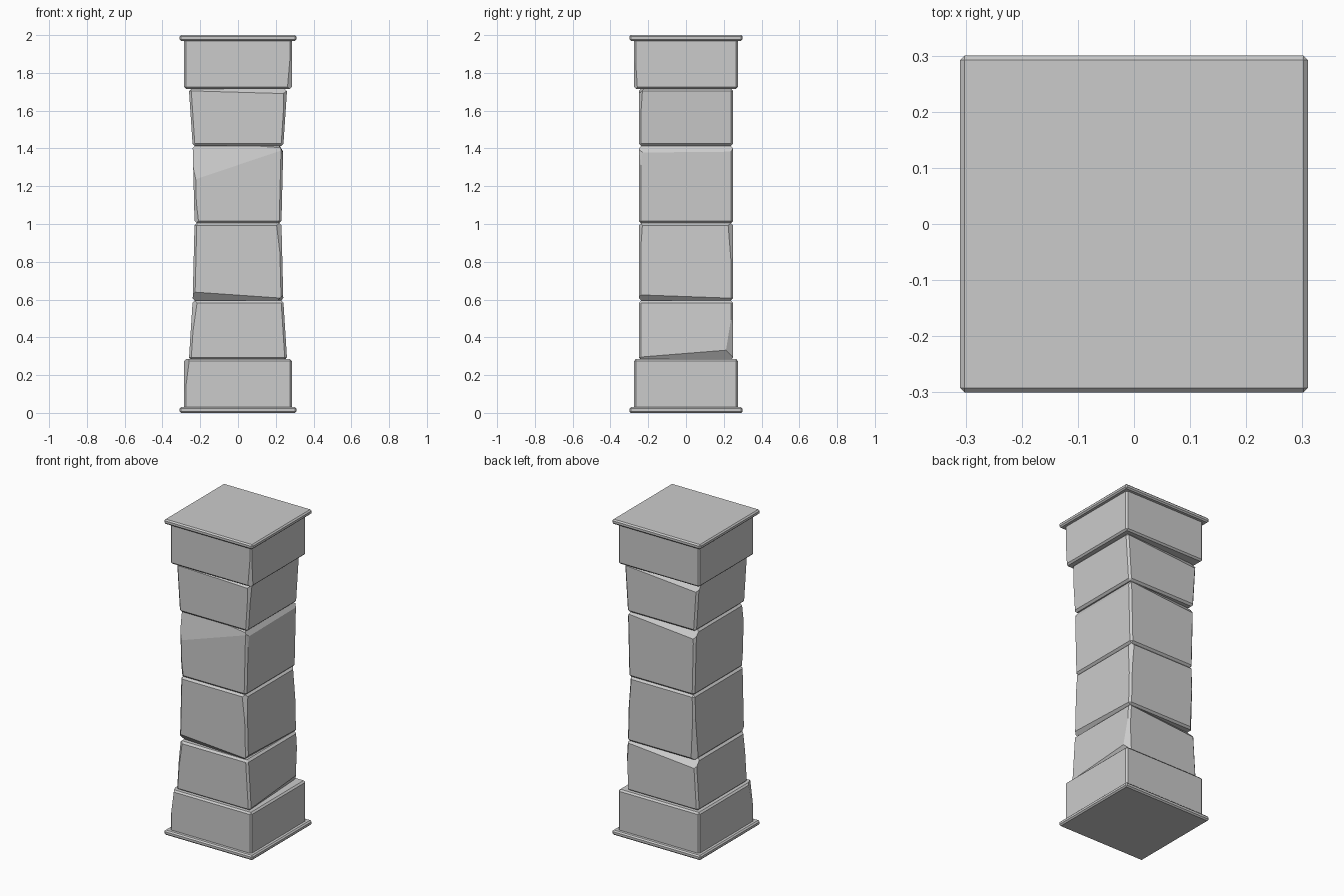
import bpy, bmesh
from mathutils import Vector

if "Cube" in bpy.data.objects:
    bpy.data.objects.remove(bpy.data.objects["Cube"])


def block(name, z0, z1, hx0, hx1, hy, bevel, edge_chips=(), rim_chips=()):
    """Tapered, chamfered stone block with planar chips sliced off it."""
    bm = bmesh.new()
    bmesh.ops.create_cube(bm, size=2)
    for v in bm.verts:
        low = v.co.z < 0
        v.co = (v.co.x * (hx0 if low else hx1), v.co.y * hy, z0 if low else z1)
    bmesh.ops.bevel(bm, geom=bm.edges[:], offset=bevel, segments=1,
                    affect='EDGES', profile=0.5)

    def half_x(z):
        return hx0 + (hx1 - hx0) * (z - z0) / (z1 - z0)

    def cut(a, b, c):
        a, b, c = Vector(a), Vector(b), Vector(c)
        n = (b - a).cross(c - a).normalized()
        if n.dot(a - Vector((0, 0, (z0 + z1) / 2))) < 0:
            n = -n
        r = bmesh.ops.bisect_plane(bm, geom=bm.verts[:] + bm.edges[:] + bm.faces[:],
                                   plane_co=a, plane_no=n, clear_outer=True)
        rim = [e for e in r['geom_cut'] if isinstance(e, bmesh.types.BMEdge)]
        if rim:
            bmesh.ops.edgeloop_fill(bm, edges=rim)

    # upright corner chips: nothing at z_thin, wx / wy wide at z_wide
    for sx, sy, z_thin, z_wide, wx, wy in edge_chips:
        h = half_x(z_wide)
        cut((sx * half_x(z_thin), sy * hy, z_thin),
            (sx * (h - wx), sy * hy, z_wide), (sx * h, sy * (hy - wy), z_wide))

    # slanted strips along a top or bottom rim: drop at the negative / positive end
    for axis, s, z_rim, drop_neg, drop_pos, depth in rim_chips:
        d = 1 if z_rim == z0 else -1
        pts = []
        for e, drop, inset in ((-1, drop_neg, 0), (1, drop_pos, 0), (0, 0, depth)):
            z = z_rim + d * drop
            h = half_x(z)
            pts.append((e * h, s * (hy - inset), z) if axis == 'y'
                       else (s * (h - inset), e * hy, z))
        cut(*pts)

    bmesh.ops.recalc_face_normals(bm, faces=bm.faces[:])
    me = bpy.data.meshes.new(name)
    bm.to_mesh(me)
    bm.free()
    ob = bpy.data.objects.new(name, me)
    bpy.context.collection.objects.link(ob)
    return ob


# thin end slabs
block("bottom_slab", 0, 0.03, 0.31, 0.31, 0.30, 0.008)
block("top_slab", 1.97, 2.0, 0.31, 0.31, 0.30, 0.008)

# wide base and capital blocks
block("base_block", 0.02, 0.285, 0.285, 0.285, 0.275, 0.010,
      edge_chips=[(-1, -1, 0.07, 0.285, 0.028, 0.06)])
block("capital_block", 1.715, 1.98, 0.285, 0.285, 0.275, 0.010,
      edge_chips=[(1, -1, 1.99, 1.715, 0.024, 0.018)])

# narrow waisted shaft blocks
block("lower_shaft_block", 0.28, 0.595, 0.26, 0.24, 0.25, 0.012,
      edge_chips=[(1, 1, 0.57, 0.29, 0.03, 0.045), (-1, -1, 0.28, 0.595, 0.025, 0.02)],
      rim_chips=[('x', 1, 0.28, 0.015, 0.055, 0.025), ('y', 1, 0.595, 0.05, 0.01, 0.03)])
block("lower_middle_block", 0.595, 1.005, 0.24, 0.23, 0.25, 0.012,
      edge_chips=[(1, -1, 0.72, 1.005, 0.027, 0.02), (1, 1, 0.65, 0.97, 0.02, 0.025),
                  (-1, 1, 1.03, 0.595, 0.03, 0.03)],
      rim_chips=[('y', -1, 0.595, 0.045, 0.012, 0.025), ('x', 1, 0.595, 0.03, 0.012, 0.02)])
block("upper_middle_block", 1.005, 1.413, 0.23, 0.24, 0.25, 0.012,
      edge_chips=[(-1, -1, 1.25, 1.005, 0.022, 0.02), (1, -1, 1.2, 1.413, 0.012, 0.025),
                  (-1, 1, 1.005, 1.413, 0.015, 0.015)],
      rim_chips=[('y', -1, 1.413, 0.18, 0.02, 0.018), ('x', 1, 1.413, 0.035, 0.03, 0.02),
                 ('y', 1, 1.413, 0.05, 0.01, 0.025)])
block("upper_shaft_block", 1.413, 1.715, 0.24, 0.26, 0.25, 0.012,
      edge_chips=[(1, -1, 1.413, 1.715, 0.02, 0.02)],
      rim_chips=[('y', -1, 1.715, 0.01, 0.025, 0.02), ('y', 1, 1.715, 0.05, 0.01, 0.025)])
